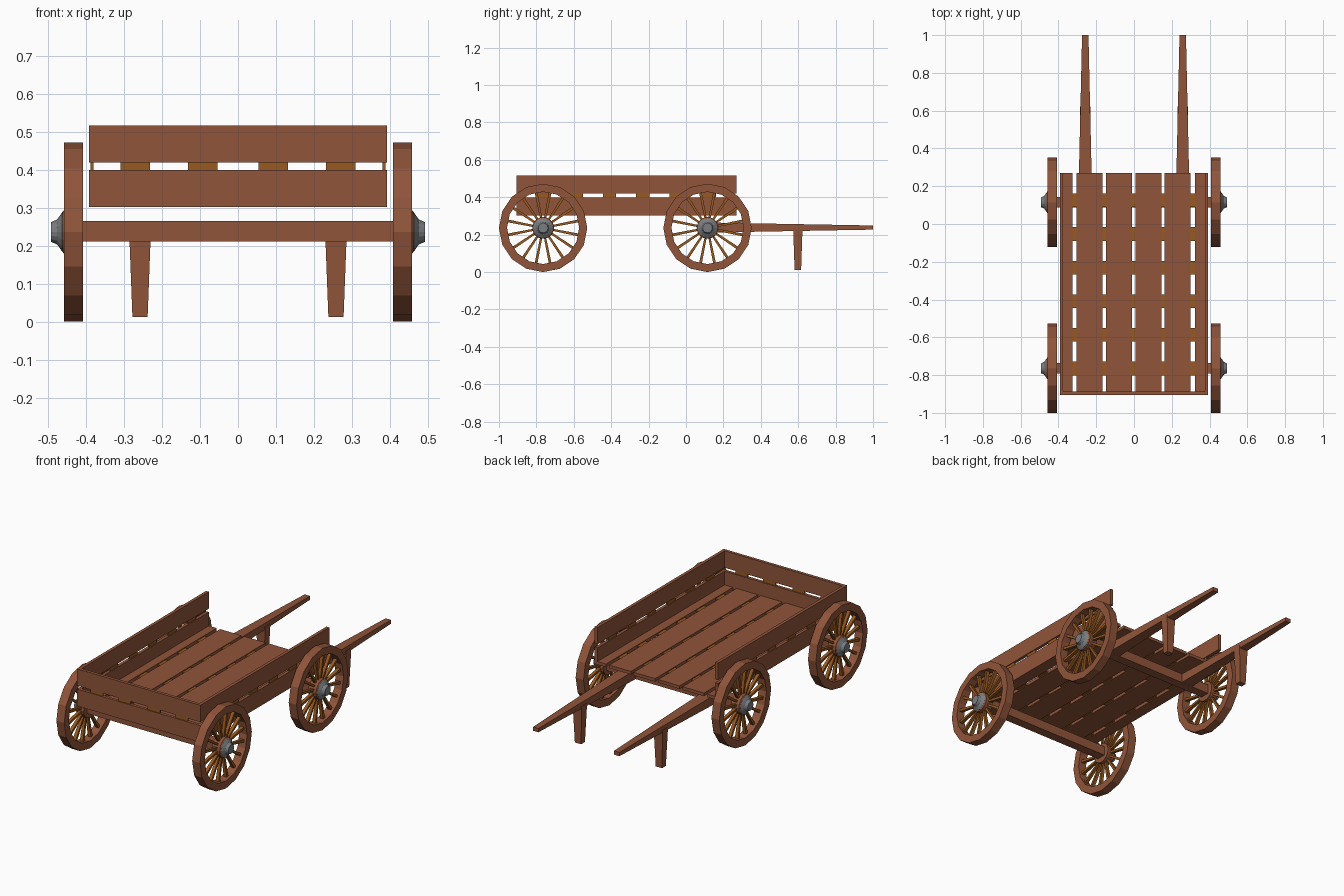
import bpy
import bmesh
from math import cos, sin, tau
from mathutils import Vector

cube = bpy.data.objects.get("Cube")
if cube:
    bpy.data.objects.remove(cube, do_unlink=True)


def material(name, color):
    m = bpy.data.materials.new(name)
    m.use_nodes = True
    m.diffuse_color = (*color, 1)
    m.node_tree.nodes["Principled BSDF"].inputs["Base Color"].default_value = (*color, 1)
    return m


BROWN = material("brown wood", (0.28, 0.09, 0.042))
GOLD = material("golden wood", (0.31, 0.1, 0.014))
GREY = material("grey iron", (0.19, 0.205, 0.215))


def finish(name, bm, mat):
    bmesh.ops.recalc_face_normals(bm, faces=bm.faces)
    me = bpy.data.meshes.new(name)
    bm.to_mesh(me)
    bm.free()
    me.materials.append(mat)
    ob = bpy.data.objects.new(name, me)
    bpy.context.collection.objects.link(ob)
    return ob


def loft(bm, rings, closed=False):
    """Skin rings of points; closed joins last to first, otherwise ends are capped."""
    vs = [[bm.verts.new(p) for p in r] for r in rings]
    n = len(vs[0])
    pairs = list(zip(vs, vs[1:])) + ([(vs[-1], vs[0])] if closed else [])
    for a, b in pairs:
        for i in range(n):
            j = (i + 1) % n
            bm.faces.new((a[i], a[j], b[j], b[i]))
    if not closed:
        bm.faces.new(vs[0])
        bm.faces.new(vs[-1])


def taper(bm, a, b, u, v, size_a, size_b):
    """Rectangular bar from a to b; u and v are its cross directions, sizes are full widths."""
    u, v = Vector(u), Vector(v)
    corners = ((-1, -1), (1, -1), (1, 1), (-1, 1))
    loft(bm, [[Vector(p) + u * (s * w / 2) + v * (t * h / 2) for s, t in corners]
              for p, (w, h) in ((a, size_a), (b, size_b))])


def box(bm, x0, x1, y0, y1, z0, z1):
    size = (y1 - y0, z1 - z0)
    y, z = (y0 + y1) / 2, (z0 + z1) / 2
    taper(bm, (x0, y, z), (x1, y, z), (0, 1, 0), (0, 0, 1), size, size)


X, Y, Z = (1, 0, 0), (0, 1, 0), (0, 0, 1)
FRONT, BACK, HALF, THICK = -0.905, 0.27, 0.393, 0.018
FLOOR, TOP = 0.302, 0.516
GAP0, GAP1 = 0.399, 0.419
CROSS_Y = [0.125 - 0.178 * i for i in range(6)]

# Floor planks
planks = [(-HALF, -0.325), (0.322, HALF)]
planks += [(c - 0.0685, c + 0.0685) for c in (-0.235, -0.08, 0.076, 0.231)]
bm = bmesh.new()
for x0, x1 in planks:
    box(bm, x0, x1, FRONT + THICK, BACK, FLOOR, FLOOR + THICK)
finish("floor_planks", bm, BROWN)

# Strips joining the floor planks
bm = bmesh.new()
for y in CROSS_Y:
    box(bm, -0.36, 0.36, y - 0.036, y + 0.036, FLOOR + 0.005, FLOOR + 0.013)
finish("floor_strips", bm, GOLD)

# Side and front boards, with strips in the gap between upper and lower
boards, strips = bmesh.new(), bmesh.new()
for z0, z1 in ((FLOOR, GAP0), (GAP1, TOP)):
    box(boards, -HALF, HALF, FRONT, FRONT + THICK, z0, z1)
    for s in (-1, 1):
        xa, xb = sorted((s * HALF, s * (HALF - THICK)))
        box(boards, xa, xb, FRONT + THICK, BACK, z0, z1)
for s in (-1, 1):
    x = s * (HALF - THICK / 2)
    for y in CROSS_Y:
        box(strips, x - 0.004, x + 0.004, y - 0.036, y + 0.036, GAP0 - 0.02, GAP1 + 0.02)
    for x in (0.093 * s, 0.271 * s):
        y = FRONT + THICK / 2
        box(strips, x - 0.039, x + 0.039, y - 0.004, y + 0.004, GAP0 - 0.02, GAP1 + 0.02)
finish("side_boards", boards, BROWN)
finish("side_strips", strips, GOLD)

# Axles, handles and prop legs
R, SIDES = 0.236, 16
WHEELS_Y = (-0.764, 0.115)
for name, y in zip(("front_axle", "back_axle"), WHEELS_Y):
    bm = bmesh.new()
    box(bm, -0.415, 0.415, y - 0.027, y + 0.027, 0.211, 0.265)
    finish(name, bm, BROWN)
for name, s in (("left", 1), ("right", -1)):
    x = 0.258 * s
    bm = bmesh.new()
    taper(bm, (x, WHEELS_Y[1], 0.238), (x, 1, 0.238), X, Z, (0.074, 0.054), (0.034, 0.022))
    finish(name + "_handle", bm, BROWN)
    bm = bmesh.new()
    taper(bm, (x, 0.598, 0.235), (x, 0.598, 0.012), X, Y, (0.057, 0.05), (0.04, 0.035))
    finish(name + "_prop_leg", bm, BROWN)


# Wheels
def ring(x, r, y):
    return [(x, y + r * cos(tau * i / SIDES), R + r * sin(tau * i / SIDES)) for i in range(SIDES)]


def wheel(name, s, y):
    def lathe(part, mat, profile, closed=False):
        bm = bmesh.new()
        loft(bm, [ring(s * x, r, y) for x, r in profile], closed)
        finish(name + part, bm, mat)

    lathe("_rim", BROWN, ((0.408, 0.193), (0.408, R), (0.458, R), (0.458, 0.193)), True)
    lathe("_hub", BROWN, ((0.408, 0.058), (0.458, 0.058), (0.464, 0.05)))
    lathe("_cap", GREY, ((0.455, 0.052), (0.463, 0.052), (0.476, 0.033), (0.492, 0.026)))
    bm = bmesh.new()
    for i in range(SIDES):
        a = tau * (i + 0.5) / SIDES
        d, across = Vector((0, cos(a), sin(a))), (0, -sin(a), cos(a))
        c = Vector((s * 0.433, y, R))
        taper(bm, c + d * 0.04, c + d * 0.198, across, X, (0.011, 0.016), (0.015, 0.02))
    finish(name + "_spokes", bm, GOLD)


for side, s in (("left", 1), ("right", -1)):
    for end, y in zip(("front", "back"), WHEELS_Y):
        wheel(f"{end}_{side}_wheel", s, y)
